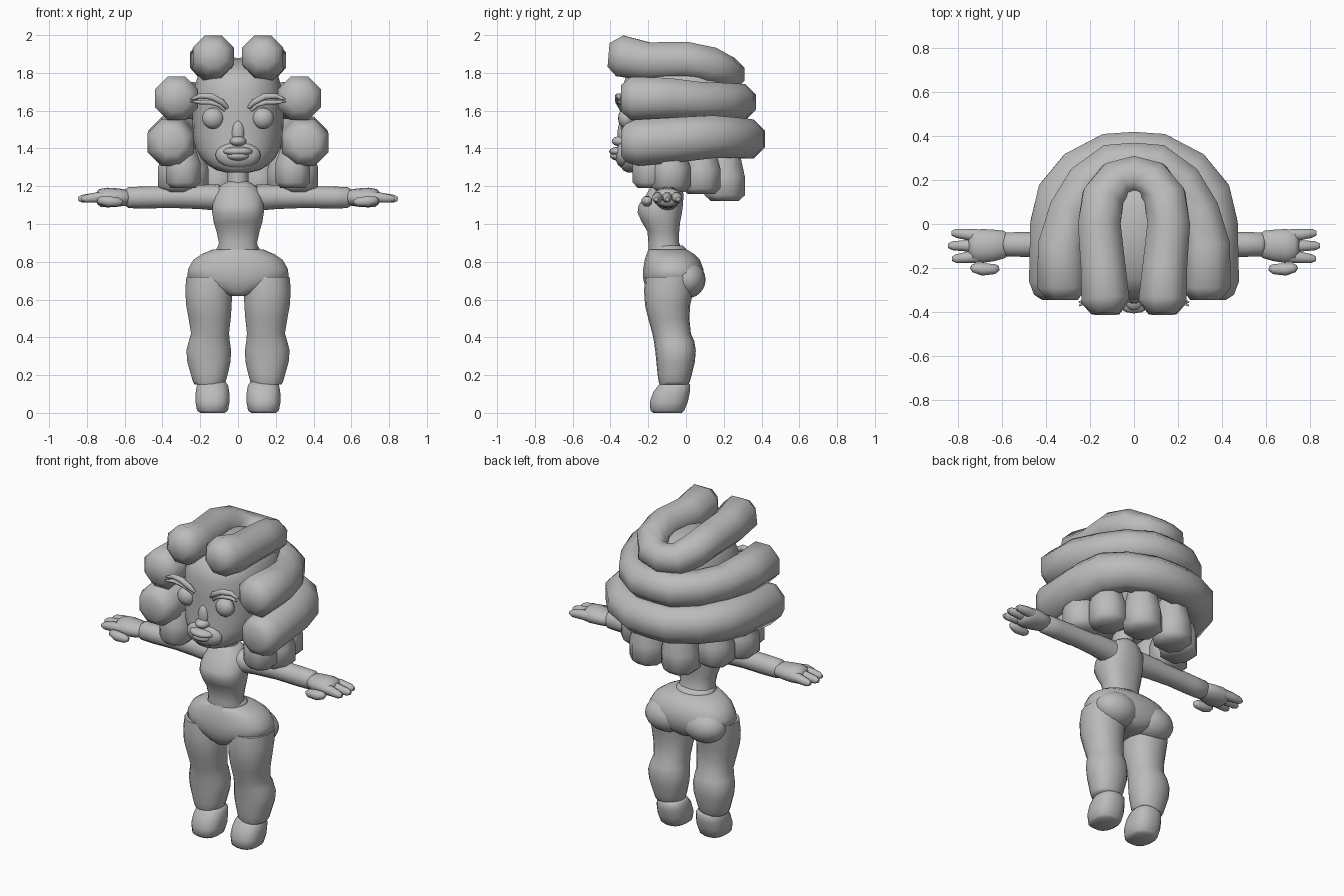
import bpy, bmesh, math
from mathutils import Vector

clay = bpy.data.materials.new("clay_grey")
clay.diffuse_color = (0.5, 0.5, 0.5, 1)


def finish(name, bm):
    bmesh.ops.recalc_face_normals(bm, faces=bm.faces)
    me = bpy.data.meshes.new(name)
    bm.to_mesh(me)
    bm.free()
    me.materials.append(clay)
    ob = bpy.data.objects.new(name, me)
    bpy.context.collection.objects.link(ob)
    return ob


def loft(name, frames, sides, power=2.0):
    """Skin rings given as (centre, u, v); power above 2 squares the ring off."""
    bm = bmesh.new()
    rings = []
    for c, u, v in frames:
        ring = []
        for i in range(sides):
            a = 2 * math.pi * (i + 0.5) / sides
            ca, sa = math.cos(a), math.sin(a)
            e = 2 / power
            ring.append(bm.verts.new(c + u * math.copysign(abs(ca) ** e, ca)
                                     + v * math.copysign(abs(sa) ** e, sa)))
        rings.append(ring)
    for r, s in zip(rings, rings[1:]):
        for i in range(sides):
            j = (i + 1) % sides
            bm.faces.new((r[i], r[j], s[j], s[i]))
    bm.faces.new(rings[0])
    bm.faces.new(rings[-1])
    return finish(name, bm)


def stack(name, rows, x=0, sides=20, power=2.0):
    """Upright body part from rows (z, x offset, half width, front y, back y)."""
    return loft(name, [(Vector((x + (ox if x >= 0 else -ox), (f + b) / 2, z)),
                        Vector((hx, 0, 0)), Vector((0, (b - f) / 2, 0)))
                       for z, ox, hx, f, b in rows], sides, power)


def tube(name, pts, sides=10, flat=1.0):
    """Tube through points (x, y, z, radius); flat scales its height."""
    p = [Vector(q[:3]) for q in pts]
    frames = []
    for i, q in enumerate(pts):
        t = (p[min(i + 1, len(p) - 1)] - p[max(i - 1, 0)]).normalized()
        u = t.cross(Vector((0, 0, 1))).normalized()
        frames.append((p[i], u * q[3], u.cross(t) * q[3] * flat))
    return loft(name, frames, sides)


def ball(name, loc, size, seg=16, rings=10):
    bm = bmesh.new()
    bmesh.ops.create_uvsphere(bm, u_segments=seg, v_segments=rings, radius=1)
    for v in bm.verts:
        v.co = Vector((v.co.x * size[0], v.co.y * size[1], v.co.z * size[2])) + Vector(loc)
    return finish(name, bm)


def flip(pts, s):
    return [(s * q[0],) + tuple(q[1:]) for q in pts]


# Head
stack("head", [(1.272, 0, .06, -.31, -.12), (1.285, 0, .115, -.335, -.02), (1.31, 0, .158, -.35, .06),
               (1.35, 0, .198, -.353, .14), (1.4, 0, .226, -.35, .2), (1.47, 0, .24, -.345, .25),
               (1.6, 0, .243, -.345, .25), (1.7, 0, .238, -.345, .25), (1.78, 0, .215, -.32, .24),
               (1.83, 0, .17, -.25, .19), (1.87, 0, .07, -.12, .08)], sides=28, power=2.3)

# Face features
ball("nose", (0, -.342, 1.438), (.045, .052, .028), 14, 8)
ball("nose_bridge", (0, -.335, 1.48), (.035, .028, .07), 12, 8)
ball("muzzle", (0, -.33, 1.365), (.12, .045, .07), 16, 10)
for nm, z, w, d in (("upper_lip", 1.384, .08, .055), ("lower_lip", 1.36, .062, .05)):
    ball(nm, (0, -.352, z), (w, d, .026), 14, 8)

# Hair rolls: each one is a U that wraps around the back of the head
rolls = {
    "top_hair_roll": [(.13, -.41, 1.895, .068), (.13, -.35, 1.89, .118), (.14, -.2, 1.86, .11),
                      (.158, 0, 1.868, .105), (.142, .12, 1.843, .102), (.085, .2, 1.802, .095),
                      (0, .225, 1.793, .092)],
    "middle_hair_roll": [(.325, -.345, 1.665, .075), (.325, -.29, 1.665, .124), (.33, -.1, 1.665, .117),
                         (.29, .06, 1.655, .105), (.215, .185, 1.65, .105), (.1, .27, 1.645, .104),
                         (0, .275, 1.645, .103)],
    "lower_hair_roll": [(.355, -.345, 1.43, .07), (.355, -.322, 1.43, .108), (.355, -.26, 1.43, .133),
                        (.355, 0, 1.45, .127), (.33, .13, 1.462, .122), (.25, .235, 1.458, .115),
                        (.11, .31, 1.45, .113), (0, .315, 1.45, .113)]}
for name, half in rolls.items():
    tube(name, half + flip(half[-2::-1], -1), 8)

# Body
stack("neck", [(1.16, 0, .06, -.17, -.03), (1.33, 0, .055, -.16, -.03)], sides=14)
stack("torso", [(.84, 0, .115, -.2, -.01), (.9, 0, .102, -.2, -.035), (.96, 0, .115, -.205, -.035),
                (1.01, 0, .13, -.235, -.03), (1.06, 0, .138, -.258, -.02), (1.1, 0, .137, -.252, -.015),
                (1.15, 0, .128, -.215, -.012), (1.2, 0, .1, -.185, -.018), (1.225, 0, .055, -.16, -.03)],
      sides=20, power=2.4)
stack("waistband", [(.855, 0, .12, -.2, .005), (.87, 0, .115, -.2, 0), (.885, 0, .105, -.195, -.015)])
stack("hips", [(.62, 0, .05, -.19, .04), (.64, 0, .12, -.205, .065), (.67, 0, .205, -.218, .082),
               (.71, 0, .27, -.228, .094), (.76, 0, .267, -.228, .094), (.81, 0, .238, -.22, .075),
               (.84, 0, .195, -.21, .045), (.865, 0, .135, -.2, .005)], sides=24, power=2.35)

leg = [(.15, 0, .078, -.14, .012), (.165, 0, .088, -.145, .02), (.2, 0, .098, -.15, .03),
       (.27, .002, .116, -.157, .047), (.33, .003, .12, -.163, .052), (.38, 0, .11, -.17, .044),
       (.42, -.004, .102, -.178, .026), (.5, -.002, .113, -.2, .018), (.57, .002, .122, -.217, .022),
       (.65, .003, .126, -.222, .04), (.72, .003, .12, -.215, .05)]
foot = [(0, 0, .065, -.175, -.02), (.012, 0, .083, -.19, -.008), (.06, 0, .092, -.193, .012),
        (.11, 0, .09, -.175, .022), (.145, 0, .084, -.148, .024), (.165, 0, .07, -.13, .01)]
arm = [(.1, -.1, 1.14, .07), (.2, -.095, 1.143, .064), (.35, -.093, 1.143, .058),
       (.5, -.093, 1.14, .058), (.58, -.093, 1.14, .056), (.6, -.093, 1.14, .04)]
palm = [(.575, -.093, 1.14, .05), (.59, -.093, 1.14, .064), (.64, -.097, 1.14, .074),
        (.69, -.1, 1.14, .079), (.73, -.1, 1.138, .072), (.75, -.1, 1.136, .045)]
brow = [(.055, -.345, 1.615, .008), (.085, -.357, 1.645, .017), (.14, -.36, 1.675, .018),
        (.2, -.352, 1.678, .015), (.25, -.355, 1.66, .005)]
lash = [(.07, -.342, 1.6, .007), (.1, -.352, 1.63, .013), (.15, -.352, 1.645, .014),
        (.2, -.345, 1.645, .013), (.25, -.372, 1.648, .004)]
# Hanging curls: x, y, bottom z, radius
curls = [(.29, -.19, 1.19, .1), (.32, -.08, 1.17, .112), (.26, .08, 1.16, .112), (.11, .205, 1.122, .115)]

for side, s in (("left", 1), ("right", -1)):
    stack(side + "_leg", leg, s * .152, 18, 2.2)
    stack(side + "_foot", foot, s * .135, 16, 2.5)
    # Low, wide buttock blended into the hips
    ball(side + "_buttock", (s * .13, .0, .705), (.135, .104, .1), 18, 12)
    tube(side + "_arm", flip(arm, s), 14)
    tube(side + "_palm", flip(palm, s), 14, .66)
    # Fingers and thumb
    for i, (y0, y1, tip) in enumerate(((-.055, -.042, .83), (-.1, -.099, .846), (-.145, -.158, .828))):
        pts = [(.69, y0, 1.14, .032), (.75, (y0 + y1) / 2, 1.14, .029),
               (tip - .02, y1, 1.134, .022), (tip, y1, 1.132, .011)]
        tube(f"{side}_finger_{i + 1}", flip(pts, s), 8)
    thumb = [(.615, -.2, 1.115, .012), (.635, -.205, 1.117, .025), (.69, -.207, 1.12, .03),
             (.73, -.2, 1.125, .022), (.742, -.195, 1.128, .01)]
    tube(side + "_thumb", flip(thumb, s), 8)
    # Eye, lash line and brow
    ball(side + "_eye", (s * .132, -.315, 1.56), (.058, .045, .056))
    tube(side + "_brow", flip(brow, s), 8)
    tube(side + "_lash", flip(lash, s), 8)
    for i, (x, y, z, r) in enumerate(curls):
        stack(f"{side}_curl_{i + 1}", [(z, 0, r * .7, y - r * .7, y + r * .7),
                                       (z + .03, 0, r, y - r, y + r),
                                       (z + .13, 0, r, y - r, y + r),
                                       (1.4, 0, r * .7, y - r * .7, y + r * .7)], s * x, 8)

# Smooth shading with the sharp edges kept
for ob in bpy.data.objects:
    ob.select_set(True)
    bpy.context.view_layer.objects.active = ob
bpy.ops.object.shade_smooth_by_angle(angle=math.radians(60))
